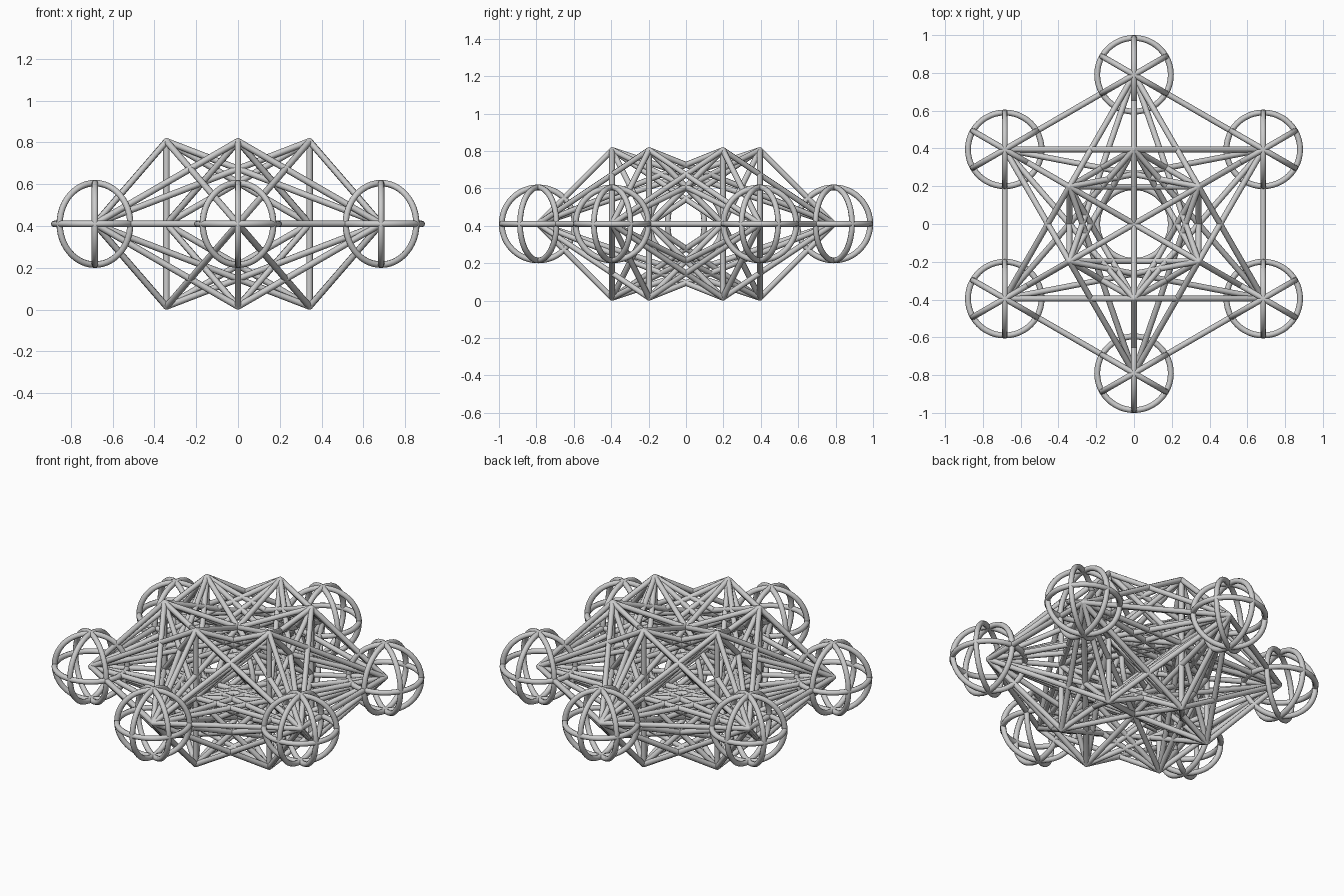
import bpy, math
from mathutils import Vector

if "Cube" in bpy.data.objects:
    bpy.data.objects.remove(bpy.data.objects["Cube"])

TUBE = 0.0155   # bar radius
MID = 0.41      # height of the middle plane
OUT, INN = 0.79, 0.395


def hexagon(radius, z):
    return [Vector((radius * math.cos(math.radians(30 + 60 * i)),
                    radius * math.sin(math.radians(30 + 60 * i)), z)) for i in range(6)]


def tubes(name, paths, cyclic=False):
    cu = bpy.data.curves.new(name, 'CURVE')
    cu.dimensions = '3D'
    cu.bevel_depth = TUBE
    cu.bevel_resolution = 2
    cu.use_fill_caps = True
    for pts in paths:
        s = cu.splines.new('POLY')
        s.points.add(len(pts) - 1)
        for p, co in zip(s.points, pts):
            p.co = (*co, 1)
        s.use_cyclic_u = cyclic
    ob = bpy.data.objects.new(name, cu)
    bpy.context.collection.objects.link(ob)
    return ob


outer = hexagon(OUT, MID)
inner = hexagon(INN, MID)
top = hexagon(INN, 2 * MID - 0.015)
bottom = hexagon(INN, 0.015)

# outer hexagon and star in the middle plane
tubes("outer_hexagon", [(outer[i], outer[(i + 1) % 6]) for i in range(6)])
tubes("outer_star", [(outer[i], outer[(i + 2) % 6]) for i in range(6)])

# uprights and bars from every outer node to every inner node
tubes("uprights", list(zip(top, bottom)))
tubes("upper_bars", [(o, t) for o in outer for t in top])
tubes("lower_bars", [(o, b) for o in outer for b in bottom])
tubes("middle_bars", [(o, m) for o in outer for m in inner])

# inner hexagon and star in the middle plane
tubes("inner_hexagon", [(inner[i], inner[(i + 1) % 6]) for i in range(6)])
tubes("inner_star", [(inner[i], inner[(i + 2) % 6]) for i in range(6)])

# slanted bars from the middle hexagon to the top and bottom hexagons
tubes("inner_slants", [(inner[i], e[(i + k) % 6]) for e in (top, bottom)
                       for i in range(6) for k in (1, 2, 4, 5)])

# ring cages: one level ring and three upright rings per outer node and at the centre
R = 0.195
angles = [2 * math.pi * k / 48 for k in range(48)]
for n, c in enumerate(outer + [Vector((0, 0, MID))]):
    rings = [[c + Vector((R * math.cos(a), R * math.sin(a), 0)) for a in angles]]
    for deg in (30, 90, 150):
        d = Vector((math.cos(math.radians(deg)), math.sin(math.radians(deg)), 0))
        rings.append([c + d * R * math.cos(a) + Vector((0, 0, R * math.sin(a))) for a in angles])
    tubes(f"ring_cage_{n + 1}", rings, True)

# small balls closing the bar ends
for n, p in enumerate(top + bottom + outer):
    bpy.ops.mesh.primitive_uv_sphere_add(segments=12, ring_count=8, radius=TUBE, location=p)
    bpy.context.object.name = f"joint_{n + 1}"
    bpy.ops.object.shade_smooth()
